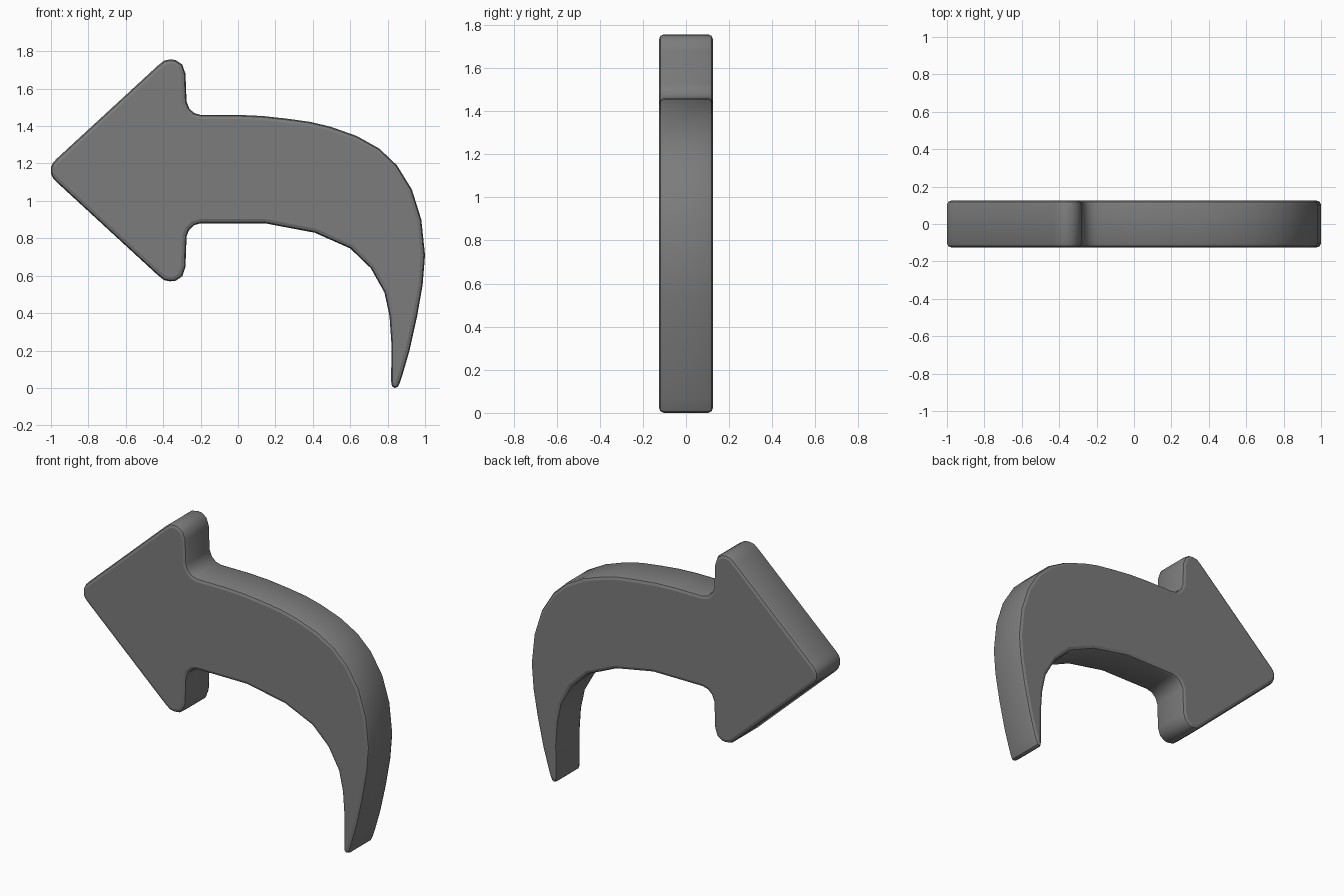
import bpy, bmesh, math

if "Cube" in bpy.data.objects:
    bpy.data.objects.remove(bpy.data.objects["Cube"])

HALF = 0.125      # half thickness in y
BEVEL = 0.022
MID = 1.163       # height of the arrow head's axis

# Upper half of the arrow head, from tip to neck fillet (x, z)
head = [(-1.0, 1.18), (-0.99, 1.203), (-0.97, 1.225), (-0.43, 1.722),
        (-0.395, 1.75), (-0.365, 1.756), (-0.335, 1.754), (-0.298, 1.729),
        (-0.281, 1.68), (-0.275, 1.53), (-0.261, 1.495), (-0.235, 1.47),
        (-0.2, 1.46)]

# Outer side of the curved tail, running down to the point
outer = [(0, 1.46), (0.13, 1.454), (0.26, 1.44), (0.39, 1.422), (0.5, 1.395),
         (0.635, 1.347), (0.755, 1.28), (0.85, 1.19), (0.93, 1.06),
         (0.98, 0.9), (1.0, 0.71), (0.987, 0.55), (0.957, 0.38),
         (0.917, 0.2), (0.878, 0.065)]
end = [(0.866, 0.03), (0.855, 0.006), (0.838, 0.0), (0.823, 0.01), (0.819, 0.035)]

# Inner side of the tail, running back up to the neck
inner = [(0.82, 0.24), (0.81, 0.385), (0.783, 0.51), (0.71, 0.64),
         (0.6, 0.746), (0.41, 0.83), (0.145, 0.88)]

# Mirrored lower half of the head; the neck sits slightly higher there
lower = [(x, 2 * MID - z + (0.014 if z < 1.6 and x > -0.4 else 0))
         for x, z in reversed(head)]
outline = head + outer + end + inner + lower

# Extrude the outline and round the rims of both faces
bm = bmesh.new()
front = bm.faces.new([bm.verts.new((x, -HALF, z)) for x, z in outline])
ext = bmesh.ops.extrude_face_region(bm, geom=[front], use_keep_orig=True)
back = [v for v in ext["geom"] if isinstance(v, bmesh.types.BMVert)]
bmesh.ops.translate(bm, verts=back, vec=(0, 2 * HALF, 0))
bmesh.ops.recalc_face_normals(bm, faces=bm.faces)
rims = [e for e in bm.edges if abs(e.verts[0].co.y - e.verts[1].co.y) < 1e-4]
bmesh.ops.bevel(bm, geom=rims, offset=BEVEL, offset_type='OFFSET', segments=2,
                profile=0.5, affect='EDGES', clamp_overlap=False)
# Triangulate the concave caps
bmesh.ops.triangulate(bm, faces=[f for f in bm.faces if len(f.verts) > 4])

mesh = bpy.data.meshes.new("curved_arrow")
bm.to_mesh(mesh)
bm.free()
arrow = bpy.data.objects.new("curved_arrow", mesh)
bpy.context.collection.objects.link(arrow)
bpy.context.view_layer.objects.active = arrow
arrow.select_set(True)
bpy.ops.object.shade_smooth_by_angle(angle=math.radians(35))

# Keep the two large faces flat
for face in mesh.polygons:
    if abs(face.normal.y) > 0.99:
        face.use_smooth = False

# Dark grey
grey = bpy.data.materials.new("dark_grey")
grey.diffuse_color = (0.2, 0.2, 0.2, 1)
grey.use_nodes = True
grey.node_tree.nodes["Principled BSDF"].inputs["Base Color"].default_value = grey.diffuse_color
mesh.materials.append(grey)
